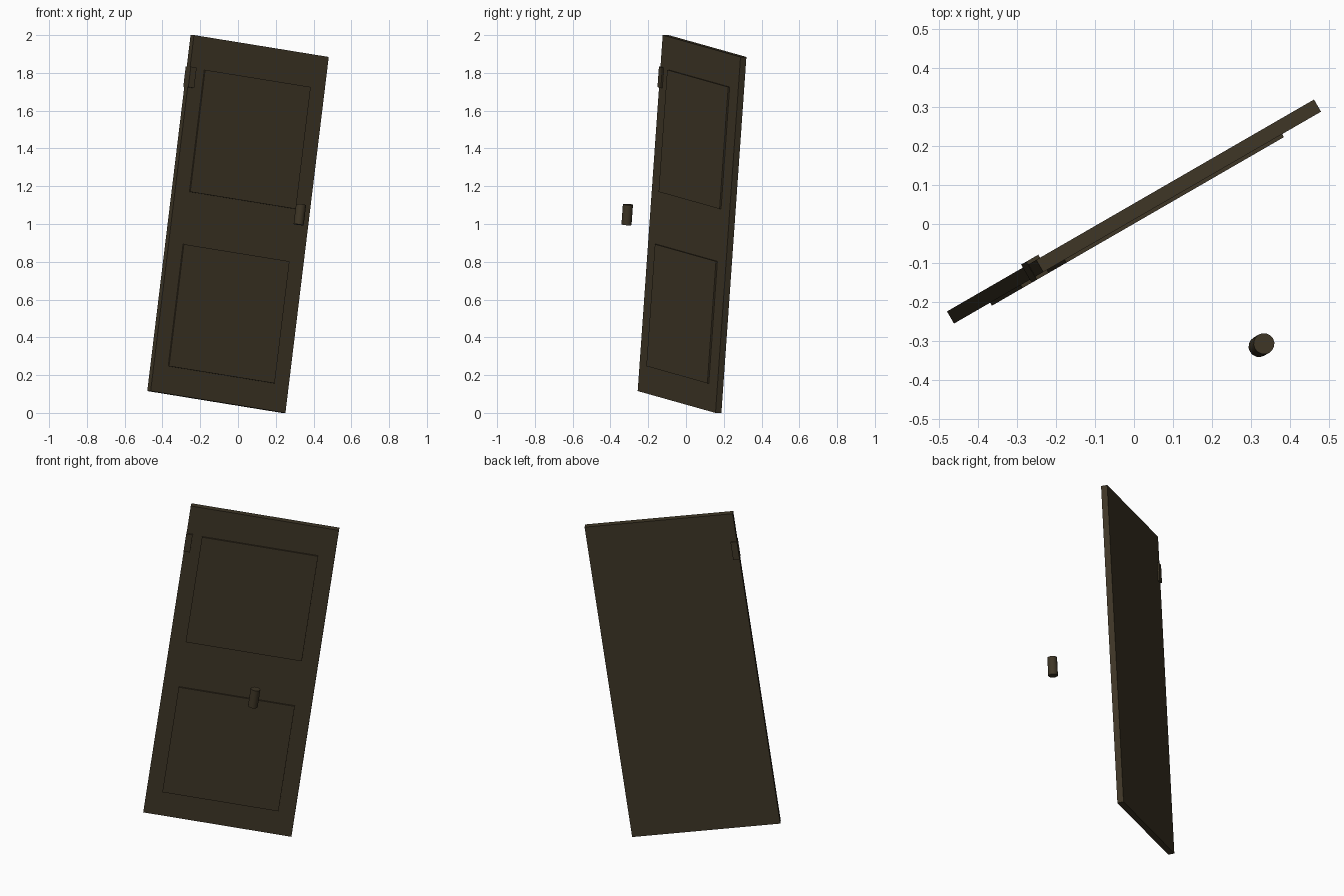
import bpy
from math import radians
from mathutils import Matrix, Vector

cube = bpy.data.objects.get("Cube")
if cube:
    bpy.data.objects.remove(cube, do_unlink=True)

# One dark wood colour for every part
wood = bpy.data.materials.new("dark_brown_wood")
wood.use_nodes = True
colour = (0.048, 0.036, 0.019, 1.0)
wood.diffuse_color = colour
bsdf = wood.node_tree.nodes["Principled BSDF"]
bsdf.inputs["Base Color"].default_value = colour
bsdf.inputs["Roughness"].default_value = 0.8

# Door pose: tipped sideways in its own plane, then swung open
POSE = (Matrix.Translation((0, 0.032, 1.0))
        @ Matrix.Rotation(radians(30), 4, 'Z')
        @ Matrix.Rotation(radians(8), 4, 'Y'))
SLAB = Vector((0.832, 0.036, 1.903))
RELIEF = 0.009


def finish(name, centre):
    obj = bpy.context.object
    obj.name = obj.data.name = name
    obj.data.materials.append(wood)
    obj.matrix_world = POSE @ Matrix.Translation(centre)
    return obj


def box(name, centre, size):
    bpy.ops.mesh.primitive_cube_add(size=1)
    bpy.context.object.data.transform(Matrix.Diagonal((*size, 1)))
    return finish(name, centre)


# Main slab
box("door_slab", (0, 0, 0), SLAB)

# Raised square panels on the front only
for name, height in (("upper_panel", 0.452), ("lower_panel", -0.480)):
    box(name, (-0.002, -SLAB.y / 2, height), (0.652, RELIEF * 2, 0.652))

# Hinge block wrapping the upper left edge, standing proud of both faces
box("hinge", (-0.399, 0, 0.728), (0.036, SLAB.y + RELIEF * 2, 0.109))

# Detached handle floating in front of the door
bpy.ops.mesh.primitive_cylinder_add(vertices=16, radius=0.027, depth=0.108)
finish("handle", (0.104, -0.405 - 0.056, 0.065))
bpy.ops.object.shade_smooth_by_angle(angle=radians(30))
